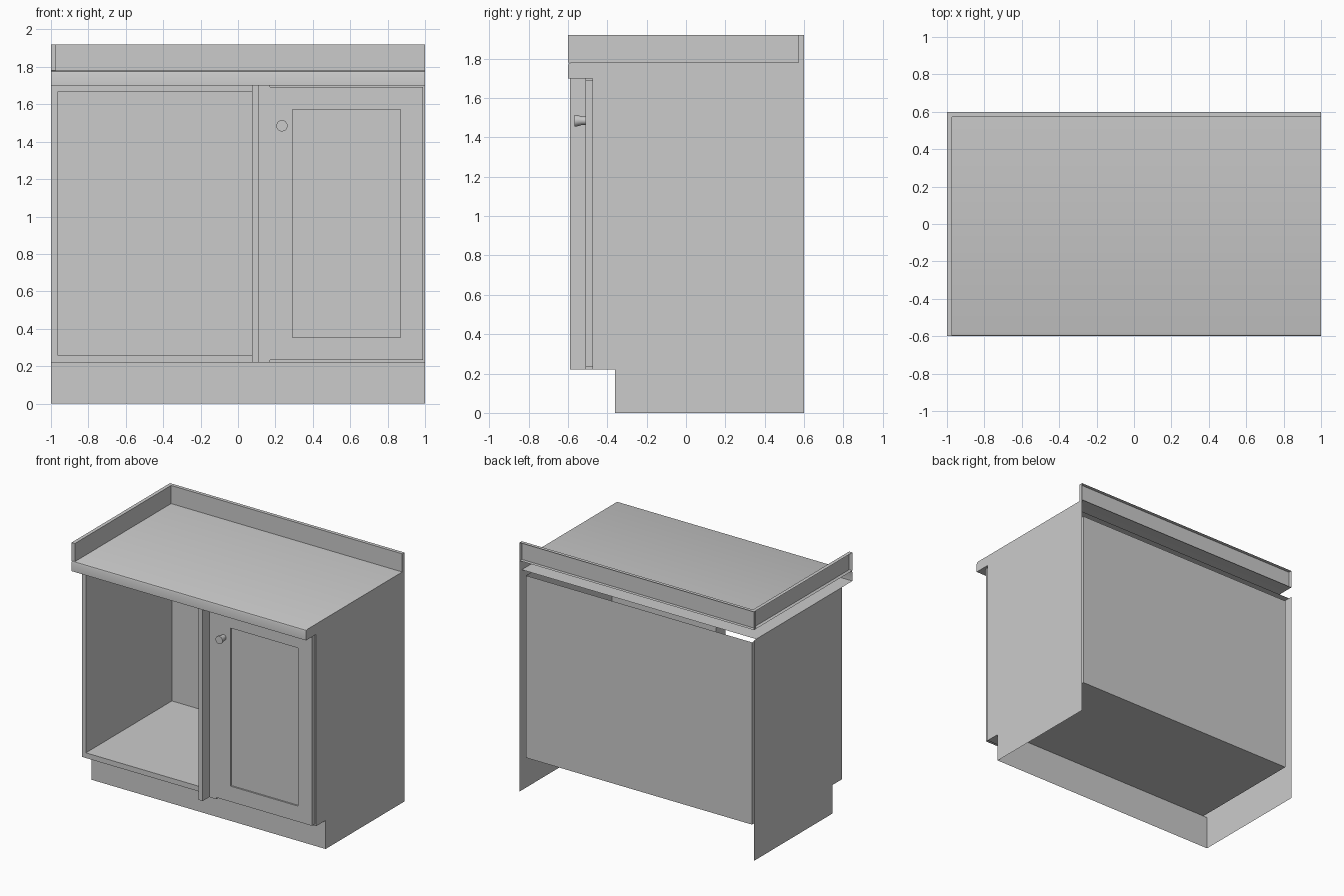
import bpy, bmesh, math

cube = bpy.data.objects.get("Cube")
if cube:
    bpy.data.objects.remove(cube, do_unlink=True)

SHADE = (0.6, 0.6, 0.6, 1)
grey = bpy.data.materials.new("plain grey")
grey.use_nodes = True
grey.diffuse_color = SHADE
grey.node_tree.nodes["Principled BSDF"].inputs["Base Color"].default_value = SHADE


def finish(name, bm):
    mesh = bpy.data.meshes.new(name)
    bm.to_mesh(mesh)
    bm.free()
    mesh.materials.append(grey)
    obj = bpy.data.objects.new(name, mesh)
    bpy.context.collection.objects.link(obj)
    return obj


def smooth(obj):
    bpy.ops.object.select_all(action='DESELECT')
    obj.select_set(True)
    bpy.context.view_layer.objects.active = obj
    bpy.ops.object.shade_smooth_by_angle(angle=math.radians(50))


def box_mesh(x, y, z):
    bm = bmesh.new()
    bmesh.ops.create_cube(bm, size=1)
    for v in bm.verts:
        v.co = [(a + b) / 2 + c * (b - a) for (a, b), c in zip((x, y, z), v.co)]
    bm.normal_update()
    return bm


def box(name, x, y, z, open_side=None):
    """Box from three ranges; open_side is (axis, sign) of a missing face."""
    bm = box_mesh(x, y, z)
    if open_side:
        axis, sign = open_side
        gone = [f for f in bm.faces if f.normal[axis] * sign > 0.9]
        bmesh.ops.delete(bm, geom=gone, context='FACES')
    return finish(name, bm)


def sheet(name, corners, normal):
    """One flat face whose normal follows the given direction."""
    bm = bmesh.new()
    face = bm.faces.new([bm.verts.new(c) for c in corners])
    face.normal_update()
    if sum(a * b for a, b in zip(face.normal, normal)) < 0:
        face.normal_flip()
    return finish(name, bm)


def level(name, x, y0, y1, z, up):
    sheet(name, [(-x, y0, z), (x, y0, z), (x, y1, z), (-x, y1, z)], (0, 0, up))


def upright(name, x, y, z0, z1, facing):
    sheet(name, [(-x, y, z0), (x, y, z0), (x, y, z1), (-x, y, z1)], (0, facing, 0))


def side(name, x, outline, facing):
    sheet(name, [(x, y, z) for y, z in outline], (facing, 0, 0))


BACK, INNER_BACK, FRONT, TOE = 0.6, 0.573, -0.475, -0.36
BASE, FLOOR, CEILING, RIM, TOP = 0.22, 0.26, 1.665, 1.70, 1.78
INNER = 0.965

# Counter sheet with a small eased nose and a turned-under lip
nose = [(-0.585, TOP), (-0.596, TOP - 0.004), (-0.6, TOP - 0.015), (-0.6, RIM), (FRONT, RIM)]
bm = bmesh.new()
rows = [[bm.verts.new((x, y, z)) for x in (-1, 1)] for y, z in [(BACK, TOP)] + nose]
for a, b in zip(rows, rows[1:]):
    bm.faces.new((a[0], b[0], b[1], a[1]))
smooth(finish("countertop", bm))

# Outer side skins; the left one also caps the counter
foot = [(FRONT, BASE), (TOE, BASE), (TOE, 0), (BACK, 0)]
side("left_side_panel", 1, [(BACK, TOP)] + nose + foot, 1)
side("right_side_panel", -1, [(BACK, RIM), (FRONT, RIM)] + foot, -1)

# Hollow splash boards, open on the wall side
box("back_splash", (-1, 1), (INNER_BACK, BACK), (TOP, 1.92), open_side=(1, 1))
box("side_splash", (-1, -0.972), (-0.6, INNER_BACK), (TOP, 1.92), open_side=(0, -1))

# Inner compartment, deck and toe space
upright("back_panel", INNER, INNER_BACK, FLOOR, CEILING, 1)
level("cabinet_floor", INNER, FRONT, INNER_BACK, FLOOR, 1)
level("top_deck", 1, FRONT, INNER_BACK, RIM, 1)
level("toe_space_top", 1, FRONT, TOE, BASE, -1)
upright("toe_kick", 1, TOE, 0, FLOOR, -1)
for label, s in (("left", 1), ("right", -1)):
    side(label + "_inner_wall", s * INNER,
         [(FRONT, FLOOR), (INNER_BACK, FLOOR), (INNER_BACK, CEILING), (FRONT, CEILING)], -s)

# Face frame with two openings
xs = [-1, -INNER, 0.075, 0.172, INNER, 1]
zs = [BASE, FLOOR, CEILING, RIM]
bm = bmesh.new()
grid = [[bm.verts.new((x, FRONT, z)) for z in zs] for x in xs]
for i in range(len(xs) - 1):
    for k in range(len(zs) - 1):
        if k == 1 and i in (1, 3):
            continue
        bm.faces.new((grid[i][k], grid[i + 1][k], grid[i + 1][k + 1], grid[i][k + 1]))
finish("face_frame", bm)

# Corner filler: projecting fin and flat strip beside the door
box("filler_fin", (0.075, 0.112), (-0.59, FRONT), (BASE, RIM))
box("filler_strip", (0.112, 0.172), (-0.51, FRONT), (BASE, RIM))

# Door with a recessed centre panel
bm = box_mesh((0.172, 0.988), (-0.51, FRONT), (0.233, 1.692))
face = [f for f in bm.faces if f.normal.y < -0.9]
bmesh.ops.inset_individual(bm, faces=face, thickness=0.12, use_even_offset=True)
walls = bmesh.ops.extrude_discrete_faces(bm, faces=face)["faces"]
bmesh.ops.translate(bm, verts=walls[0].verts, vec=(0, 0.012, 0))
finish("door", bm)

# Flared knob turned around the y axis
bm = bmesh.new()
profile = [(0.021, -0.51), (0.022, -0.53), (0.03, -0.557), (0.03, -0.566)]
sides = 24
rings = [[bm.verts.new((0.235 + r * math.cos(math.tau * i / sides), y,
                        1.485 + r * math.sin(math.tau * i / sides)))
          for i in range(sides)] for r, y in profile]
for low, high in zip(rings, rings[1:]):
    for i in range(sides):
        j = (i + 1) % sides
        bm.faces.new((low[i], low[j], high[j], high[i]))
bm.faces.new(rings[-1])
bmesh.ops.recalc_face_normals(bm, faces=bm.faces)
smooth(finish("door_knob", bm))
